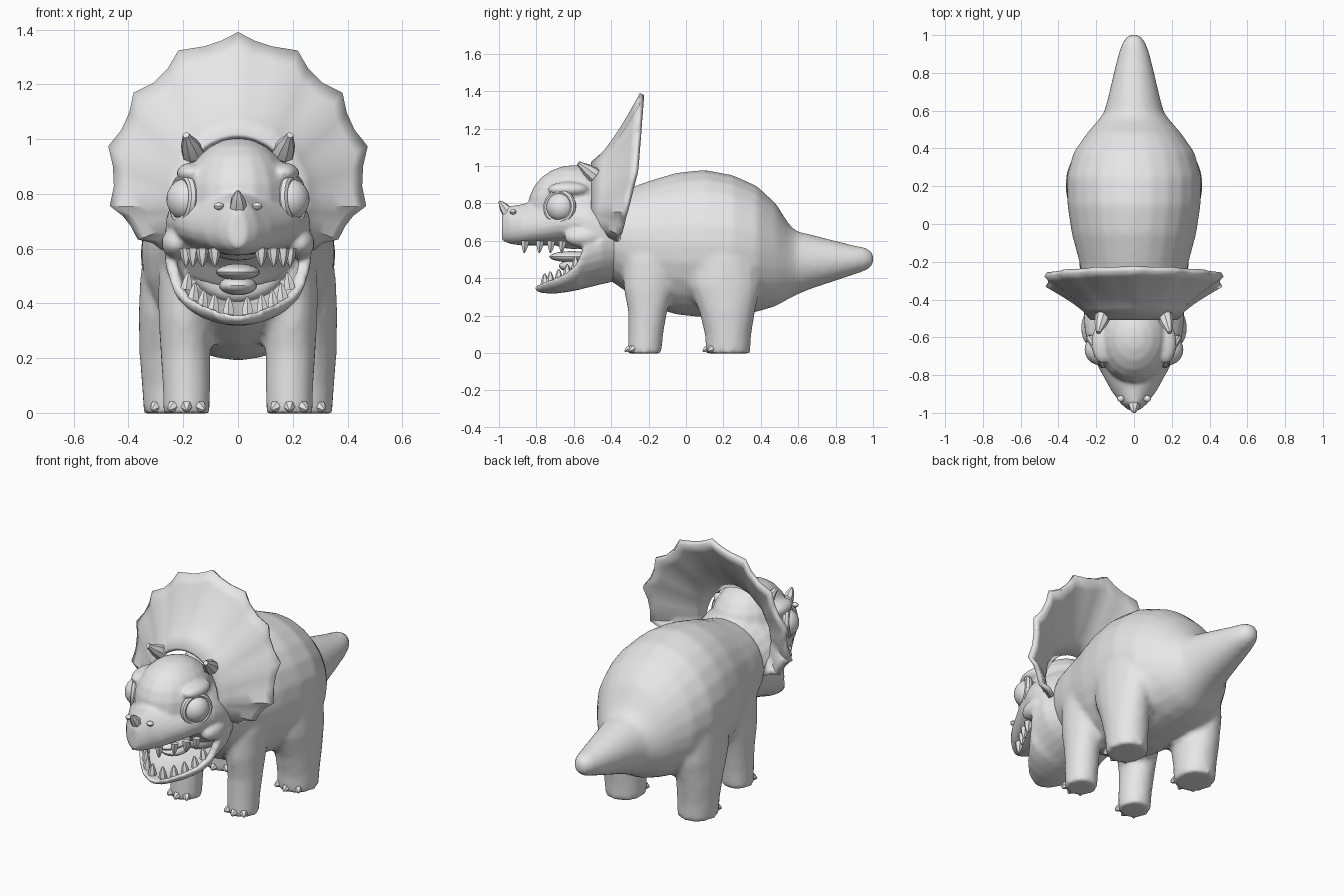
import bpy, bmesh, math
from mathutils import Vector

if "Cube" in bpy.data.objects:
    bpy.data.objects.remove(bpy.data.objects["Cube"])

skin = bpy.data.materials.new("skin_grey")
skin.diffuse_color = (0.8, 0.8, 0.8, 1)
skin.use_nodes = True
skin.node_tree.nodes["Principled BSDF"].inputs["Base Color"].default_value = skin.diffuse_color


def finish(bm, name, angle=35):
    bmesh.ops.recalc_face_normals(bm, faces=bm.faces)
    me = bpy.data.meshes.new(name)
    bm.to_mesh(me)
    bm.free()
    ob = bpy.data.objects.new(name, me)
    bpy.context.collection.objects.link(ob)
    me.materials.append(skin)
    bpy.ops.object.select_all(action='DESELECT')
    ob.select_set(True)
    bpy.context.view_layer.objects.active = ob
    bpy.ops.object.shade_smooth_by_angle(angle=math.radians(angle))
    return ob


def loft(bm, rings):
    """Closed skin through equal-length rings of points."""
    vs = [[bm.verts.new(p) for p in r] for r in rings]
    n = len(vs[0])
    for a, b in zip(vs, vs[1:]):
        for i in range(n):
            bm.faces.new((a[i], a[(i + 1) % n], b[(i + 1) % n], b[i]))
    bm.faces.new(vs[0])
    bm.faces.new(vs[-1][::-1])


def section(y, top, bot, w, flare=0.0, n=24):
    """Upright oval; flare widens the lower half."""
    c, h = (top + bot) / 2, (top - bot) / 2
    return [(w * math.cos(a) * (1 - flare * math.sin(a)), y, c + h * math.sin(a))
            for a in (2 * math.pi * i / n for i in range(n))]


def flat_ring(cx, cy, z, rx, ry, n=16):
    return [(cx + rx * math.cos(2 * math.pi * i / n),
             cy + ry * math.sin(2 * math.pi * i / n), z) for i in range(n)]


def ball(bm, c, r, turn=None, u=20, v=12):
    vs = bmesh.ops.create_uvsphere(bm, u_segments=u, v_segments=v, radius=1)['verts']
    for p in vs:
        q = Vector((p.co.x * r[0], p.co.y * r[1], p.co.z * r[2]))
        p.co = (turn @ q if turn else q) + Vector(c)


def spike(bm, base, tip, r, n=7, blunt=0.15):
    base, tip = Vector(base), Vector(tip)
    d = tip - base
    q = d.to_track_quat('Z', 'Y')
    rings = []
    for t, k in ((0, 1), (0.45, 0.8), (0.8, 0.45), (1, blunt)):
        rings.append([base + d * t + q @ Vector((r * k * math.cos(2 * math.pi * i / n),
                      r * k * math.sin(2 * math.pi * i / n), 0)) for i in range(n)])
    loft(bm, rings)


def blend(ob, voxel, steps):
    """Fuse overlapping volumes into one soft skin."""
    m = ob.modifiers.new("fuse", 'REMESH')
    m.mode = 'VOXEL'
    m.voxel_size = voxel
    m.use_smooth_shade = True
    s = ob.modifiers.new("soften", 'SMOOTH')
    s.factor = 0.5
    s.iterations = steps


# Torso, tail and legs
bm = bmesh.new()
loft(bm, [section(*r) for r in (
    (-0.46, 0.82, 0.42, 0.20), (-0.38, 0.86, 0.37, 0.245), (-0.28, 0.89, 0.30, 0.275),
    (-0.2, 0.92, 0.25, 0.29), (-0.05, 0.965, 0.205, 0.33), (0.1, 0.98, 0.19, 0.353),
    (0.25, 0.952, 0.20, 0.357), (0.38, 0.893, 0.22, 0.32), (0.48, 0.80, 0.25, 0.25),
    (0.55, 0.69, 0.29, 0.19), (0.59, 0.652, 0.31, 0.16), (0.66, 0.636, 0.34, 0.14),
    (0.78, 0.605, 0.38, 0.112), (0.9, 0.575, 0.42, 0.083), (0.96, 0.565, 0.44, 0.062),
    (0.99, 0.545, 0.46, 0.04), (1.005, 0.52, 0.485, 0.015))])
for s in (1, -1):
    loft(bm, [flat_ring(s * a, *r) for a, *r in (
        (0.188, -0.22, -0.003, 0.085, 0.09), (0.188, -0.215, 0.1, 0.088, 0.094),
        (0.192, -0.205, 0.22, 0.092, 0.105), (0.195, -0.2, 0.35, 0.096, 0.135),
        (0.19, -0.19, 0.5, 0.102, 0.15), (0.16, -0.18, 0.64, 0.1, 0.12))])
    loft(bm, [flat_ring(s * a, *r) for a, *r in (
        (0.237, 0.225, -0.003, 0.108, 0.118), (0.24, 0.225, 0.1, 0.112, 0.125),
        (0.245, 0.22, 0.22, 0.116, 0.15), (0.245, 0.205, 0.36, 0.118, 0.195),
        (0.23, 0.2, 0.5, 0.128, 0.2), (0.2, 0.2, 0.64, 0.12, 0.14))])
blend(finish(bm, "body"), 0.018, 4)

# Toe claws
bm = bmesh.new()
for s in (1, -1):
    for cx, cy, rx, ry in ((0.188, -0.22, 0.078, 0.08), (0.237, 0.225, 0.1, 0.108)):
        for a in (-38, 0, 38):
            a = math.radians(a)
            x, y = cx + rx * math.sin(a), cy - ry * math.cos(a)
            spike(bm, (s * x, y, 0.024), (s * (x + 0.028 * math.sin(a)),
                  y - 0.028 * math.cos(a), 0.01), 0.022, 6)
finish(bm, "toe_claws", 25)

# Head: snout, crown, brows, cheeks and lower jaw
bm = bmesh.new()
loft(bm, [section(*r, flare=0.18) for r in (
    (-0.985, 0.74, 0.605, 0.03), (-0.95, 0.785, 0.585, 0.07), (-0.88, 0.795, 0.575, 0.12),
    (-0.78, 0.82, 0.575, 0.175), (-0.68, 0.87, 0.575, 0.225), (-0.58, 0.9, 0.57, 0.255),
    (-0.52, 0.9, 0.53, 0.262), (-0.46, 0.9, 0.46, 0.26), (-0.38, 0.87, 0.42, 0.235),
    (-0.28, 0.8, 0.42, 0.2))])
ball(bm, (0, -0.6, 0.78), (0.2, 0.245, 0.225))
for s in (1, -1):
    ball(bm, (s * 0.165, -0.63, 0.875), (0.06, 0.11, 0.04))
    ball(bm, (s * 0.225, -0.55, 0.62), (0.055, 0.1, 0.055))
rings = []
for y, rim, bot, w in ((-0.805, 0.362, 0.335, 0.03), (-0.77, 0.378, 0.32, 0.095),
                       (-0.7, 0.4, 0.318, 0.16), (-0.64, 0.425, 0.325, 0.205),
                       (-0.585, 0.475, 0.335, 0.243), (-0.545, 0.57, 0.345, 0.268),
                       (-0.45, 0.6, 0.368, 0.268), (-0.35, 0.6, 0.39, 0.22)):
    h = rim - bot
    arc = [math.pi * i / 14 for i in range(15)]
    rings.append([(w * math.cos(a), y, rim - h * math.sin(a)) for a in arc] +
                 [(-w * 0.84 * math.cos(a), y, rim - max(h - 0.035, h * 0.2) * math.sin(a))
                  for a in arc])
loft(bm, rings)
blend(finish(bm, "head"), 0.011, 3)

# Neck frill: scalloped fan sweeping back from the head
half = [(0, 1.385), (0.055, 1.355), (0.12, 1.333), (0.215, 1.318), (0.25, 1.255), (0.305, 1.2),
        (0.377, 1.165), (0.39, 1.095), (0.42, 1.03), (0.468, 0.97), (0.45, 0.9),
        (0.447, 0.825), (0.462, 0.755), (0.415, 0.725), (0.385, 0.685), (0.36, 0.638),
        (0.31, 0.63), (0.27, 0.6)]
rim = [(-x, z) for x, z in half[:0:-1]] + half
bm = bmesh.new()
cols = []
for x, z in rim:
    a = math.atan2(x / 0.47, (z - 0.76) / 0.62)
    inner = Vector((0.22 * math.sin(a), -0.5, 0.76 + 0.25 * math.cos(a)))
    y = -0.235 - 0.03 * min(1, (1.38 - z) / 0.4) - 0.25 * max(0, 0.98 - z)
    outer = Vector((x, y, z))
    col = []
    for k in range(7):
        t = k / 6
        p = inner.lerp(outer, t)
        p.y = inner.y + (outer.y - inner.y) * t ** 0.75
        col.append(bm.verts.new(p))
    cols.append(col)
for a, b in zip(cols, cols[1:]):
    for k in range(6):
        bm.faces.new((a[k], b[k], b[k + 1], a[k + 1]))
frill = finish(bm, "neck_frill", 40)
m = frill.modifiers.new("thickness", 'SOLIDIFY')
m.thickness = 0.026
m.offset = 0

# Eyes and their lids
eyes, lids = bmesh.new(), bmesh.new()
for s in (1, -1):
    c = Vector((s * 0.188, -0.67, 0.78))
    q = Vector((s, -0.5, 0.08)).to_track_quat('Z', 'Y')
    ball(eyes, c, (0.078, 0.078, 0.072), q)
    n, k = 24, 8
    loop = []
    for i in range(n):
        a = 2 * math.pi * i / n
        loop.append([lids.verts.new(c + q @ Vector((
            (0.08 + 0.016 * math.cos(b)) * math.cos(a),
            (0.08 + 0.016 * math.cos(b)) * math.sin(a),
            0.012 + 0.02 * math.sin(b)))) for b in (2 * math.pi * j / k for j in range(k))])
    for i in range(n):
        a, b = loop[i], loop[(i + 1) % n]
        for j in range(k):
            lids.faces.new((a[j], b[j], b[(j + 1) % k], a[(j + 1) % k]))
finish(eyes, "eyes")
finish(lids, "eyelids")

# Horns on brow and nose, nostril rims
bm = bmesh.new()
spike(bm, (0, -0.955, 0.755), (0, -0.998, 0.812), 0.032)
for s in (1, -1):
    spike(bm, (s * 0.165, -0.49, 0.95), (s * 0.19, -0.575, 1.015), 0.042, 8, 0.3)
    ball(bm, (s * 0.07, -0.925, 0.755), (0.02, 0.018, 0.014), None, 10, 6)
finish(bm, "horns_and_nostrils")

# Tongue
bm = bmesh.new()
ball(bm, (0, -0.61, 0.515), (0.08, 0.12, 0.03))
ball(bm, (0, -0.58, 0.465), (0.07, 0.1, 0.035))
finish(bm, "tongue")

# Teeth along both jaws
bm = bmesh.new()
for s in (1, -1):
    for x, y in ((0.085, -0.86), (0.13, -0.78), (0.165, -0.72), (0.19, -0.66)):
        spike(bm, (s * x, y, 0.6), (s * x, y - 0.005, 0.535), 0.024, 6)
    for x, y, z in ((0.035, -0.755, 0.36), (0.09, -0.725, 0.37), (0.13, -0.68, 0.385),
                    (0.165, -0.635, 0.41), (0.19, -0.59, 0.45)):
        spike(bm, (s * x, y, z), (s * x * 0.95, y, z + 0.065), 0.024, 6)
finish(bm, "teeth", 25)
